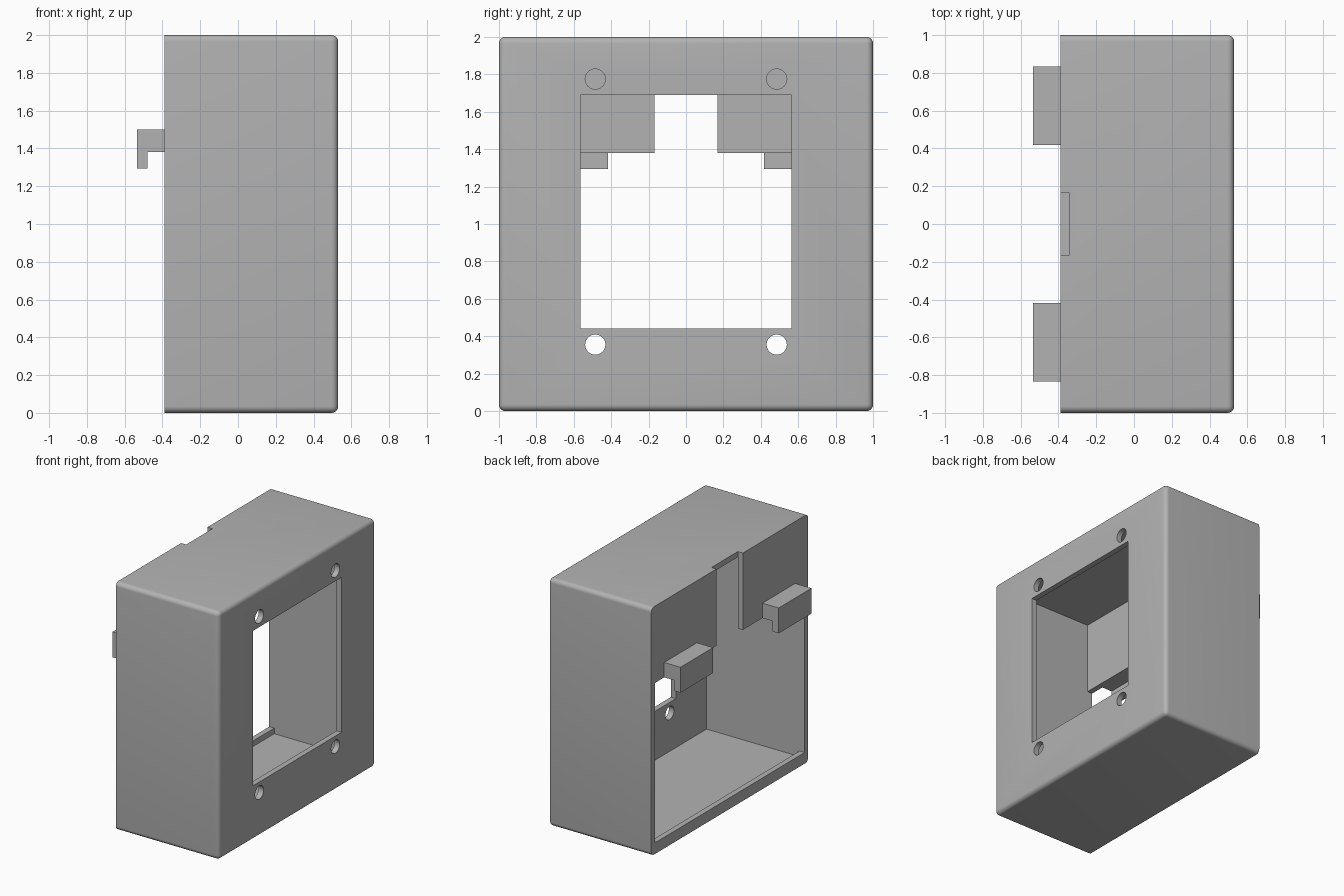
import bpy, bmesh, math
from mathutils import Matrix, Vector

cube = bpy.data.objects.get("Cube")
if cube:
    bpy.data.objects.remove(cube, do_unlink=True)

grey = bpy.data.materials.new("plain grey")
grey.use_nodes = True
colour = (0.45, 0.45, 0.45, 1)
grey.diffuse_color = colour
grey.node_tree.nodes["Principled BSDF"].inputs["Base Color"].default_value = colour

BACK, FRONT, WALL, ROUND = -0.39, 0.53, 0.045, 0.035
PLATE_Z = 1.38


def finish(bm, name):
    bmesh.ops.recalc_face_normals(bm, faces=bm.faces)
    mesh = bpy.data.meshes.new(name)
    bm.to_mesh(mesh)
    bm.free()
    mesh.materials.append(grey)
    obj = bpy.data.objects.new(name, mesh)
    bpy.context.collection.objects.link(obj)
    return obj


def box_bm(low, high):
    bm = bmesh.new()
    low, high = Vector(low), Vector(high)
    bmesh.ops.create_cube(bm, size=1)
    bmesh.ops.scale(bm, vec=high - low, verts=bm.verts)
    bmesh.ops.translate(bm, vec=(low + high) / 2, verts=bm.verts)
    return bm


def cut(target, cutter):
    cutter.hide_render = True
    mod = target.modifiers.new("cut", "BOOLEAN")
    mod.operation, mod.solver, mod.object = "DIFFERENCE", "EXACT", cutter
    bpy.context.view_layer.objects.active = target
    bpy.ops.object.modifier_apply(modifier=mod.name)
    bpy.data.objects.remove(cutter, do_unlink=True)


# Housing block, rounded everywhere except around the back rim
bm = box_bm((BACK, -1, 0), (FRONT, 1, 2))
edges = [e for e in bm.edges if any(v.co.x > 0 for v in e.verts)]
bmesh.ops.bevel(bm, geom=edges, offset=ROUND, segments=6, profile=0.5,
                affect="EDGES", clamp_overlap=True)
housing = finish(bm, "housing")

# Hollow, back opening above a low lip, slot in the hanging plate, window
inner = 1 - WALL
cutters = {
    "hollow": ((BACK + WALL, -inner, WALL), (FRONT - WALL, inner, 2 - WALL)),
    "back_opening": ((BACK - 0.1, -inner, 0.09), (0, inner, PLATE_Z)),
    "plate_slot": ((BACK - 0.1, -0.168, PLATE_Z - 0.1), (BACK + WALL, 0.168, 2.1)),
    "window": ((0.3, -0.563, 0.44), (0.7, 0.563, 1.69)),
}
for name, (low, high) in cutters.items():
    cut(housing, finish(box_bm(low, high), name))

# Four screw holes through the front wall
for y in (-0.485, 0.485):
    for z in (0.355, 1.775):
        bm = bmesh.new()
        bmesh.ops.create_cone(bm, cap_ends=True, segments=32,
                              radius1=0.054, radius2=0.054, depth=0.4)
        bmesh.ops.transform(bm, verts=bm.verts, matrix=Matrix.Translation((FRONT, y, z))
                            @ Matrix.Rotation(math.pi / 2, 4, "Y"))
        cut(housing, finish(bm, "screw_hole"))

# Hanging hooks: an L profile extruded along y, one on each side
profile = [(BACK, 1.5), (-0.535, 1.5), (-0.535, 1.295),
           (-0.48, 1.295), (-0.48, PLATE_Z), (BACK, PLATE_Z)]
for side, start in (("rear", 0.418), ("front", -0.835)):
    bm = bmesh.new()
    face = bm.faces.new([bm.verts.new((x, start, z)) for x, z in profile])
    grown = bmesh.ops.extrude_face_region(bm, geom=[face])["geom"]
    bmesh.ops.translate(bm, vec=(0, 0.417, 0),
                        verts=[g for g in grown if isinstance(g, bmesh.types.BMVert)])
    finish(bm, side + "_hook")

# Smooth the rounded edges and holes, keep corners sharp
bpy.ops.object.select_all(action="DESELECT")
housing.select_set(True)
bpy.context.view_layer.objects.active = housing
bpy.ops.object.shade_smooth_by_angle(angle=math.radians(30))
